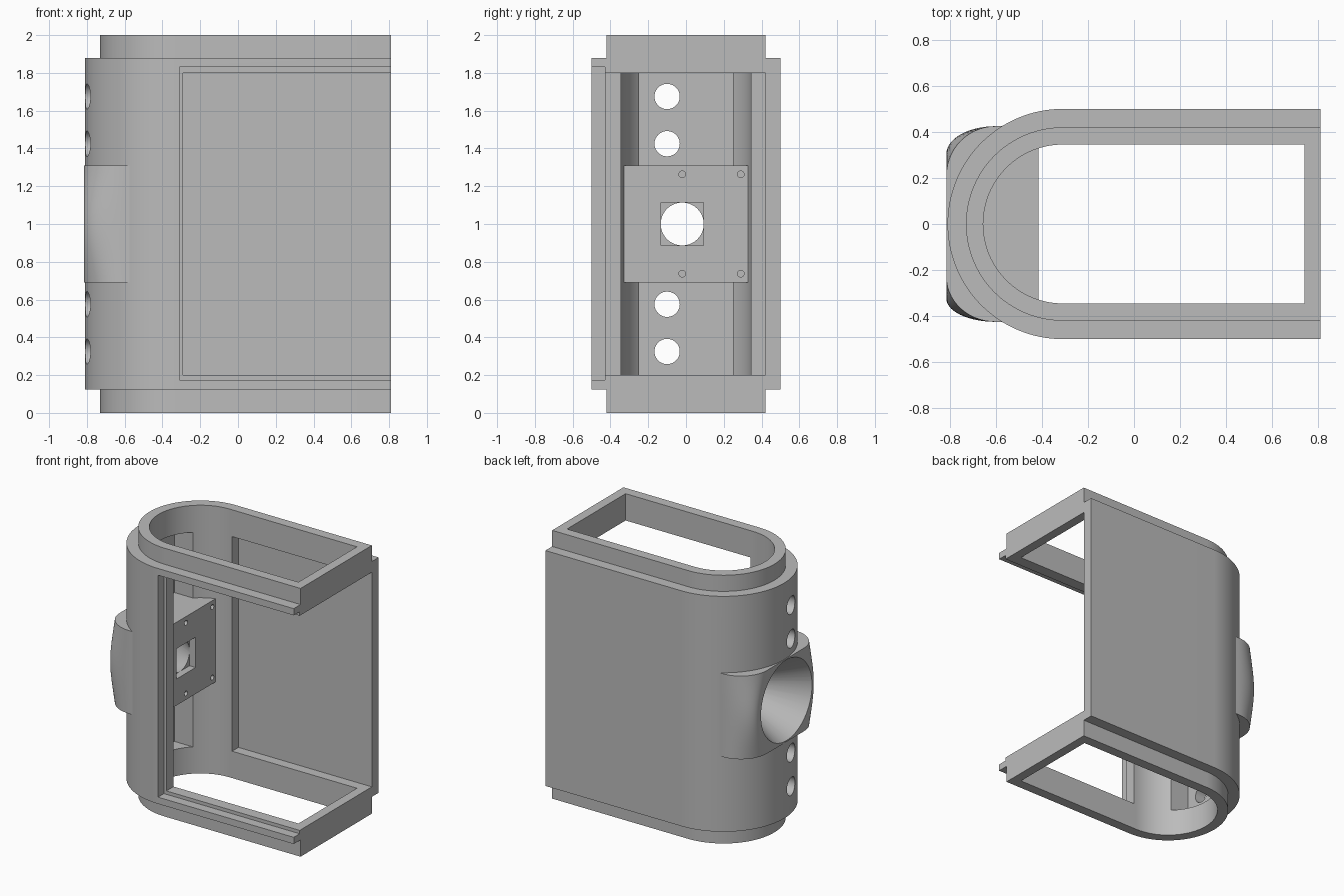
import bpy, bmesh, math
from mathutils import Matrix, Vector

cube = bpy.data.objects.get("Cube")
if cube:
    bpy.data.objects.remove(cube)

MID = 1.0          # mid height
ARC_X = -0.31      # axis of the rounded end
HORN_Y = -0.02     # axis of the horn opening
FACE_X = -0.815    # outer face of the horn mount


def to_object(bm, name):
    bmesh.ops.recalc_face_normals(bm, faces=bm.faces)
    mesh = bpy.data.meshes.new(name)
    bm.to_mesh(mesh)
    bm.free()
    obj = bpy.data.objects.new(name, mesh)
    bpy.context.collection.objects.link(obj)
    return obj


def loft(name, rings):
    """Skin a stack of equal closed rings and cap both ends."""
    bm = bmesh.new()
    loops = [[bm.verts.new(p) for p in ring] for ring in rings]
    n = len(loops[0])
    for low, high in zip(loops, loops[1:]):
        for i in range(n):
            j = (i + 1) % n
            bm.faces.new((low[i], low[j], high[j], high[i]))
    bm.faces.new(loops[0])
    bm.faces.new(loops[-1])
    return to_object(bm, name)


def d_prism(name, r, x_end, z0, z1, steps=64):
    """Upright prism with a round end toward -x and a square end at x_end."""
    outline = [(x_end, r)]
    for i in range(steps + 1):
        a = math.pi / 2 + math.pi * i / steps
        outline.append((ARC_X + r * math.cos(a), r * math.sin(a)))
    outline.append((x_end, -r))
    return loft(name, [[(x, y, z) for x, y in outline] for z in (z0, z1)])


def box(name, x, y, z):
    bm = bmesh.new()
    bmesh.ops.create_cube(bm, size=1)
    lo, hi = Vector((x[0], y[0], z[0])), Vector((x[1], y[1], z[1]))
    bmesh.ops.transform(bm, verts=bm.verts, matrix=Matrix.Translation((lo + hi) / 2)
                        @ Matrix.Diagonal((*(hi - lo), 1)))
    return to_object(bm, name)


def x_cone(name, x0, x1, r0, r1, y, z, segments=48):
    bm = bmesh.new()
    bmesh.ops.create_cone(bm, cap_ends=True, segments=segments, radius1=r0, radius2=r1,
                          depth=x1 - x0,
                          matrix=Matrix.Translation(((x0 + x1) / 2, y, z))
                          @ Matrix.Rotation(math.pi / 2, 4, 'Y'))
    return to_object(bm, name)


def combine(target, other, operation):
    mod = target.modifiers.new(other.name, 'BOOLEAN')
    mod.operation = operation
    mod.solver = 'EXACT'
    mod.object = other
    bpy.context.view_layer.objects.active = target
    bpy.ops.object.modifier_apply(modifier=mod.name)
    bpy.data.objects.remove(other)


def cut(other):
    combine(housing, other, 'DIFFERENCE')


# Tubular shell with a narrower collar at both ends
housing = d_prism("speaker_housing", 0.5, 0.9, 0.125, 1.88)
combine(housing, d_prism("collar", 0.42, 0.95, 0, 2), 'UNION')
cut(box("end_trim", (0.81, 1.2), (-1, 1), (-1, 3)))
cut(d_prism("cavity", 0.345, 0.74, -0.5, 2.5))

# Open front and end, recessed back wall, and the panel rebate
cut(box("opening", (-0.29, 1), (-0.7, 0.42), (0.2, 1.8)))
cut(box("panel_rebate", (ARC_X, 1), (-0.7, -0.43), (0.175, 1.83)))

# Flat pocket inside the rounded end
cut(box("pocket", (-0.70, -0.4), (-0.25, 0.25), (0.2, 1.8)))


# Horn mount: rounded block that swells at mid height
def mount_ring(z, steps=14):
    swell = 0.22 + 0.095 * math.cos((z - MID) / 0.31 * math.pi / 2)
    ring = [(-0.415, 0.35), (-0.56, 0.425)]
    for side in (1, -1):
        corner = []
        for i in range(steps + 1):
            a = math.pi / 2 * i / steps
            edge = swell + side * HORN_Y / 2
            corner.append((-0.6 + (FACE_X + 0.6) * math.cos(a),
                           side * (edge + (0.425 - edge) * math.sin(a))))
        ring += corner[::-1] if side == 1 else corner
    ring += [(-0.56, -0.425), (-0.415, -0.35)]
    return [(x, y, z) for x, y in ring]


mount = loft("horn_mount", [mount_ring(MID - 0.31 + 0.62 * i / 20) for i in range(21)])
combine(housing, mount, 'UNION')

# Flared horn, square driver seat and screw holes
cut(x_cone("horn", -0.9, -0.46, 0.346, 0.111, HORN_Y, MID, 64))
cut(box("driver_seat", (-0.465, -0.3), (HORN_Y - 0.113, HORN_Y + 0.113),
        (MID - 0.113, MID + 0.113)))
for y in (HORN_Y, 0.29):
    for z in (MID - 0.263, MID + 0.263):
        cut(x_cone("screw_hole", -0.5, -0.3, 0.018, 0.018, y, z, 20))

# Round ports through the rounded end
for offset in (0.425, 0.675):
    for side in (-1, 1):
        cut(x_cone("port", -1, -0.5, 0.067, 0.067, -0.1, MID + side * offset, 40))

# Single grey finish
grey = bpy.data.materials.new("plain_grey")
grey.use_nodes = True
colour = (0.5, 0.5, 0.5, 1)
grey.diffuse_color = colour
grey.node_tree.nodes["Principled BSDF"].inputs["Base Color"].default_value = colour
housing.data.materials.clear()
housing.data.materials.append(grey)

bpy.ops.object.select_all(action='DESELECT')
housing.select_set(True)
bpy.context.view_layer.objects.active = housing
bpy.ops.object.shade_smooth_by_angle(angle=math.radians(25))
